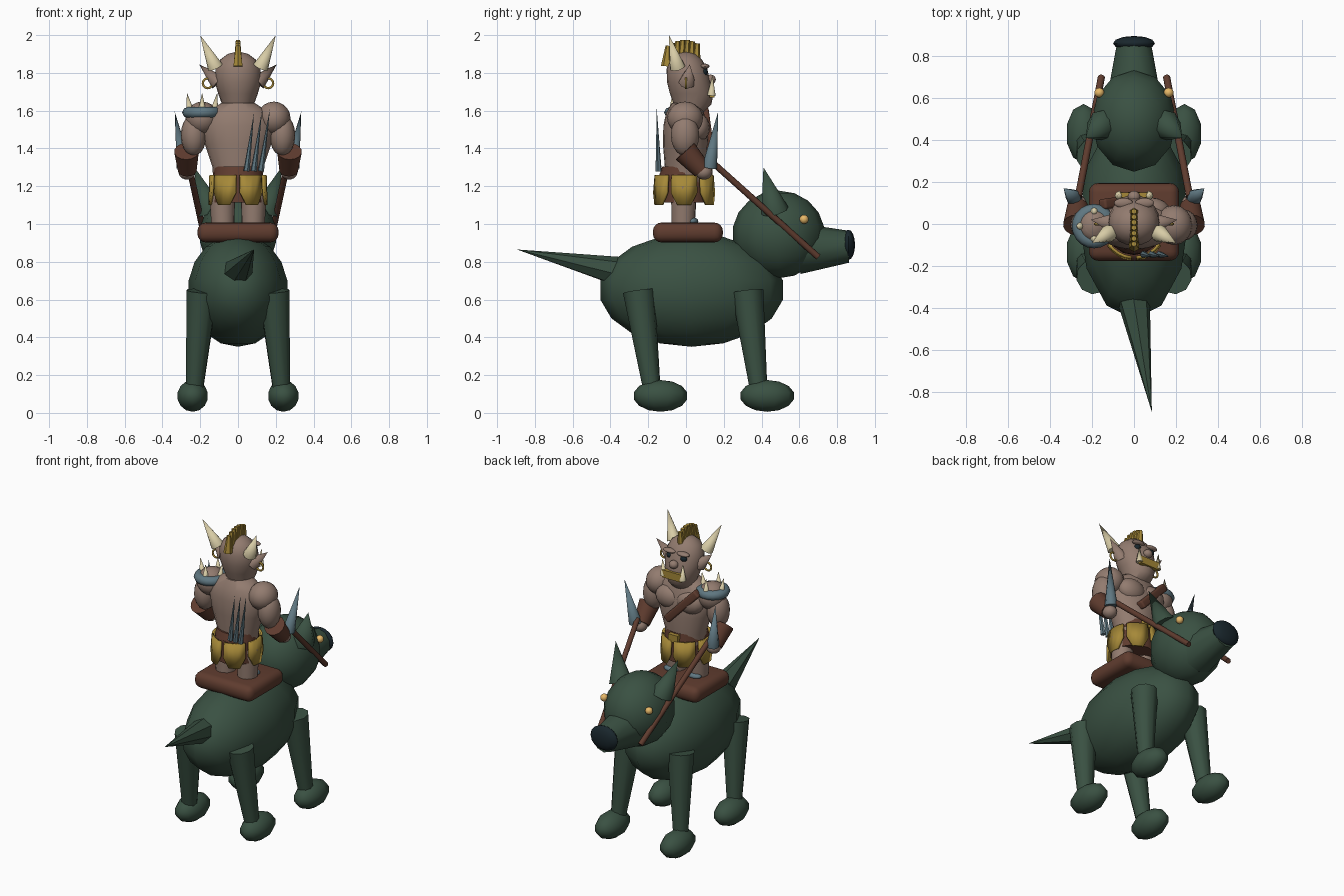
import bpy, bmesh, math
from mathutils import Vector, Matrix

old = bpy.data.objects.get("Cube")
if old:
    bpy.data.objects.remove(old, do_unlink=True)


def material(name, rgb):
    m = bpy.data.materials.new(name)
    m.use_nodes = True
    m.diffuse_color = (*rgb, 1)
    m.node_tree.nodes["Principled BSDF"].inputs["Base Color"].default_value = (*rgb, 1)
    return m


GREEN = material("dark green", (.042, .082, .055))
BROWN = material("leather brown", (.115, .045, .028))
SKIN = material("dusky skin", (.29, .2, .16))
GOLD = material("gold", (.38, .25, .04))
STEEL = material("blue steel", (.115, .185, .22))
IVORY = material("ivory", (.68, .6, .38))
AMBER = material("amber", (.8, .48, .14))
BLACK = material("blue black", (.01, .02, .026))
parts = []


def finish(name, bm, mat):
    bmesh.ops.recalc_face_normals(bm, faces=bm.faces)
    me = bpy.data.meshes.new(name)
    bm.to_mesh(me)
    bm.free()
    me.materials.append(mat)
    ob = bpy.data.objects.new(name, me)
    bpy.context.collection.objects.link(ob)
    parts.append(ob)
    return ob


def ball(name, mat, at, size, seg=16, rings=10, tilt=0):
    bm = bmesh.new()
    m = Matrix.Translation(at) @ Matrix.Rotation(tilt, 4, 'X') @ Matrix.Diagonal((*size, 1))
    bmesh.ops.create_uvsphere(bm, u_segments=seg, v_segments=rings, radius=1, matrix=m)
    return finish(name, bm, mat)


def cone(name, mat, a, b, r1, r2=0, sides=12):
    a, b = Vector(a), Vector(b)
    d = b - a
    m = Matrix.Translation((a + b) / 2) @ d.to_track_quat('Z', 'Y').to_matrix().to_4x4()
    bm = bmesh.new()
    bmesh.ops.create_cone(bm, cap_ends=True, segments=sides, radius1=r1, radius2=r2,
                          depth=d.length, matrix=m)
    bmesh.ops.remove_doubles(bm, verts=bm.verts, dist=1e-5)
    return finish(name, bm, mat)


def box(name, mat, at, size, bevel=0, turn=None):
    bm = bmesh.new()
    m = Matrix.Translation(at) @ (turn or Matrix()) @ Matrix.Diagonal((*size, 1))
    bmesh.ops.create_cube(bm, size=1, matrix=m)
    if bevel:
        bmesh.ops.bevel(bm, geom=bm.edges[:], offset=bevel, segments=4, profile=.5, affect='EDGES')
    return finish(name, bm, mat)


def loft(name, mat, rows, sides=20):
    """Stack of ellipses: z, y centre, x radius, y radius."""
    bm = bmesh.new()
    loops = [[bm.verts.new((rx * math.cos(k * math.tau / sides),
                            cy + ry * math.sin(k * math.tau / sides), z))
              for k in range(sides)] for z, cy, rx, ry in rows]
    for p, q in zip(loops, loops[1:]):
        for k in range(sides):
            j = (k + 1) % sides
            bm.faces.new((p[k], p[j], q[j], q[k]))
    bm.faces.new(loops[0])
    bm.faces.new(loops[-1])
    return finish(name, bm, mat)


def ring(name, mat, at, major, minor, turn=0, flat=1):
    """Ring swept around z, then turned about x."""
    bm = bmesh.new()
    n, k = 20, 8
    m = Matrix.Translation(at) @ Matrix.Rotation(turn, 4, 'X')
    grid = []
    for i in range(n):
        a = i * math.tau / n
        grid.append([])
        for j in range(k):
            b = j * math.tau / k
            r = major + minor * math.cos(b)
            grid[i].append(bm.verts.new(m @ Vector((r * math.cos(a), r * math.sin(a), flat * minor * math.sin(b)))))
    for i in range(n):
        for j in range(k):
            u, v = (i + 1) % n, (j + 1) % k
            bm.faces.new((grid[i][j], grid[u][j], grid[u][v], grid[i][v]))
    return finish(name, bm, mat)


# Beast: body, head, snout, tail
ball("beast_body", GREEN, (0, .03, .65), (.265, .49, .3), 12, 9)
ball("beast_head", GREEN, (0, .49, .945), (.205, .245, .232), 12, 9)
cone("beast_snout", GREEN, (0, .6, .87), (0, .86, .88), .135, .085, 10)
ball("beast_nose", BLACK, (0, .86, .89), (.1, .035, .08), 12, 8)
cone("beast_tail", GREEN, (0, -.37, .75), (.085, -.895, .865), .078, 0, 7)

for s, side in ((1, "left"), (-1, "right")):
    # Beast: paired parts
    cone(f"beast_ear_{side}", GREEN, (s * .15, .47, 1.07), (s * .23, .41, 1.3), .075, 0, 8)
    ball(f"beast_eye_{side}", AMBER, (s * .165, .625, 1.025), (.024, .024, .024), 10, 8)
    for end, y, toe in (("front", .325, .43), ("back", -.25, -.135)):
        cone(f"{end}_leg_{side}", GREEN, (s * .19, y, .645), (s * .23, toe - .045, .12), .085, .046, 10)
        ball(f"{end}_paw_{side}", GREEN, (s * .24, toe, .09), (.086, .145, .084), 10, 7)
    cone(f"rein_{side}", BROWN, (s * .265, .13, 1.335), (s * .155, .7, .825), .017, .017, 8)

    # Rider: legs and arms
    cone(f"rider_leg_{side}", SKIN, (s * .08, -.015, 1.0), (s * .085, -.01, 1.2), .062, .07, 14)
    ball(f"rider_foot_{side}", STEEL, (s * .085, .035, 1.015), (.05, .03, .02))
    ball(f"shoulder_{side}", SKIN, (s * .19, -.005, 1.56), (.088, .095, .088))
    ball(f"upper_arm_{side}", SKIN, (s * .235, -.005, 1.47), (.068, .075, .11))
    cone(f"bracer_{side}", BROWN, (s * .272, -.005, 1.385), (s * .268, .085, 1.285), .066, .05, 14)
    ball(f"hand_{side}", SKIN, (s * .27, .095, 1.275), (.045, .045, .04))
    cone(f"hand_blade_{side}", STEEL, (s * .285, .125, 1.3), (s * .335, .17, 1.595), .04, 0, 8)

    # Rider: head pairs
    cone(f"horn_{side}", IVORY, (s * .12, -.045, 1.83), (s * .2, -.09, 2.0), .042, 0, 10)
    cone(f"pointed_ear_{side}", SKIN, (s * .105, .005, 1.75), (s * .205, .02, 1.845), .045, 0, 8)
    ring(f"earring_{side}", GOLD, (s * .16, .0, 1.745), .026, .006, math.pi / 2)
    ball(f"eye_{side}", BLACK, (s * .05, .095, 1.805), (.024, .02, .02))
    ball(f"brow_{side}", SKIN, (s * .05, .1, 1.835), (.045, .024, .014))
    cone(f"tusk_{side}", IVORY, (s * .07, .135, 1.68), (s * .075, .14, 1.79), .022, 0, 8)
    ball(f"chest_{side}", SKIN, (s * .075, .065, 1.51), (.095, .062, .075))

# Saddle
box("saddle", BROWN, (0, .01, .955), (.43, .37, .105), .045)

# Rider: torso, neck and head
loft("torso", SKIN, [(1.2, 0, .13, .11), (1.3, 0, .135, .112), (1.42, 0, .175, .122),
                     (1.52, -.005, .195, .115), (1.59, -.005, .165, .1), (1.64, 0, .09, .075)])
loft("head", SKIN, [(1.59, .02, .075, .07), (1.635, .035, .085, .1), (1.69, .03, .105, .115),
                    (1.75, .015, .122, .115), (1.82, .005, .12, .108), (1.87, 0, .095, .085),
                    (1.9, 0, .055, .05), (1.91, 0, .015, .015)])
ball("nose", SKIN, (0, .13, 1.765), (.03, .028, .026))
box("jaw_guard", GOLD, (0, .138, 1.695), (.14, .026, .05))

# Mohawk spikes
for i in range(7):
    t = i / 6
    y = -.105 + .155 * t
    top = 1.93 + .045 * math.sin(math.pi * (.1 + .7 * t))
    cone(f"mohawk_spike_{i + 1}", GOLD, (0, y, 1.835), (0, y + .01, top), .028, .013, 6)

# Skirt: cloth core with gold panels and leather points at the hem
loft("skirt_cloth", BROWN, [(1.115, -.01, .135, .138), (1.26, -.01, .13, .133)], 16)
loft("belt", BROWN, [(1.25, -.01, .135, .135), (1.305, -.005, .128, .12)], 20)
box("belt_buckle", GOLD, (0, .125, 1.275), (.07, .03, .05))
PANELS = 6
for i in range(PANELS):
    mid = (i + .5) * math.tau / PANELS - math.pi / 2
    bm = bmesh.new()
    lower, upper = [], []
    for k in range(5):
        a = mid + (k / 4 - .5) * .86 * math.tau / PANELS
        lower.append(bm.verts.new((.15 * math.cos(a), -.01 + .158 * math.sin(a), 1.165 if k in (0, 4) else 1.1)))
        upper.append(bm.verts.new((.145 * math.cos(a), -.01 + .15 * math.sin(a), 1.26)))
    for k in range(4):
        bm.faces.new((lower[k], lower[k + 1], upper[k + 1], upper[k]))
    panel = finish(f"skirt_panel_{i + 1}", bm, GOLD)
    mod = panel.modifiers.new("thickness", 'SOLIDIFY')
    mod.thickness, mod.offset = .014, 0

# Chest strap and blades carried on the back
strap = (Vector((.06, .12, 1.38)) - Vector((-.15, .09, 1.6))).to_track_quat('X', 'Y').to_matrix().to_4x4()
box("chest_strap", BROWN, (-.05, .108, 1.495), (.3, .05, .05), .012, strap)
for i in range(3):
    cone(f"back_blade_{i + 1}", STEEL, (.045 + .038 * i, -.145, 1.28),
         (.085 + .042 * i, -.155, 1.59 + .01 * i), .017, 0, 6)

# Spiked shoulder guard
ring("shoulder_guard", STEEL, (-.19, -.01, 1.59), .072, .034, 0, .9)
ball("guarded_shoulder", SKIN, (-.19, -.01, 1.6), (.07, .07, .045))
for i, (x, y, lean) in enumerate(((-.255, -.01, -.015), (-.19, .06, 0), (-.19, -.07, 0), (-.125, -.01, .015))):
    cone(f"guard_spike_{i + 1}", IVORY, (x, y, 1.605), (x + lean, y, 1.695), .02, 0, 8)

# Smooth shading with sharp edges kept
bpy.ops.object.select_all(action='DESELECT')
for ob in parts:
    ob.select_set(True)
bpy.context.view_layer.objects.active = parts[0]
bpy.ops.object.shade_smooth_by_angle(angle=math.radians(50))
